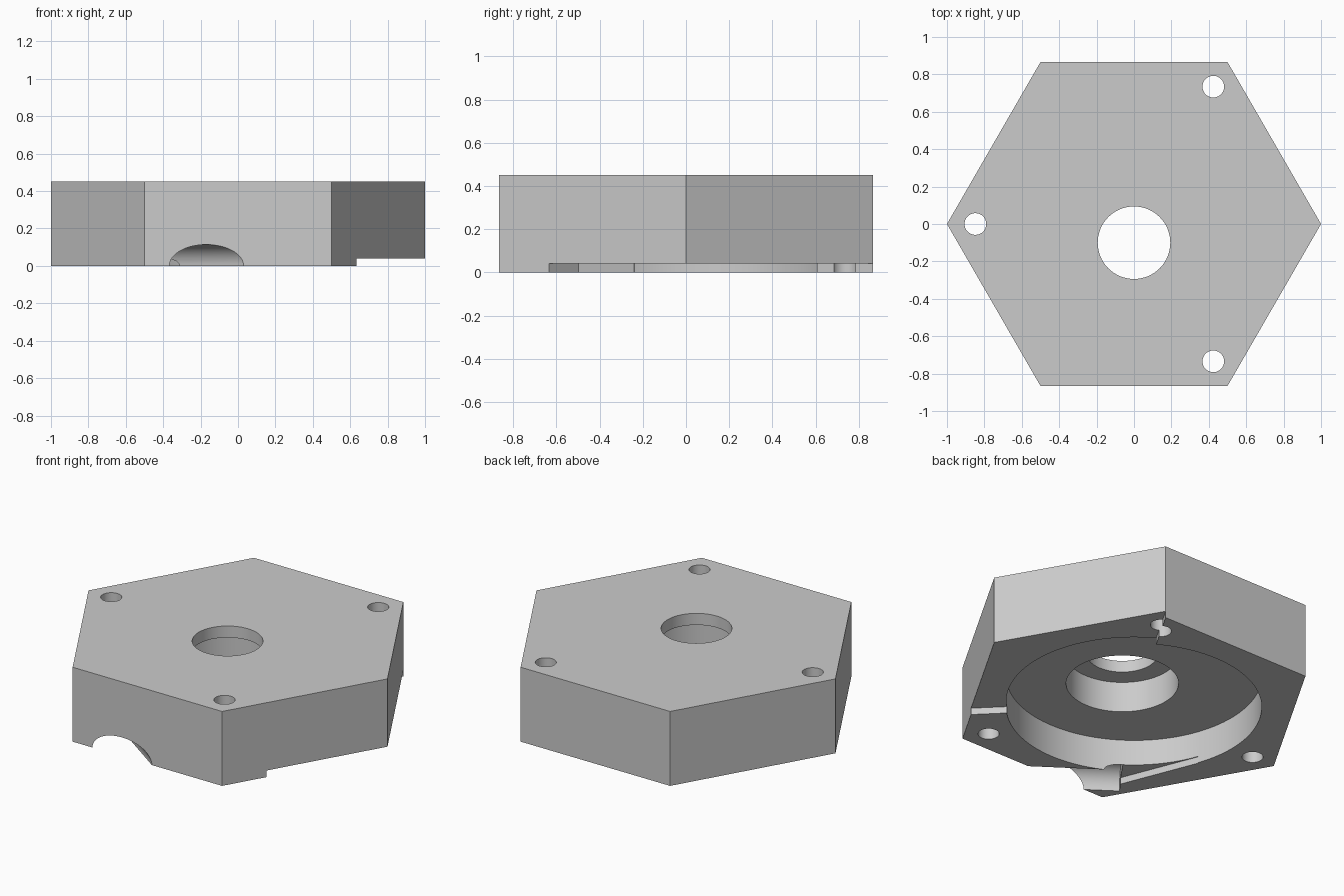
import bpy, bmesh
from math import cos, sin, radians, pi
from mathutils import Matrix, Vector

cube = bpy.data.objects.get("Cube")
if cube:
    bpy.data.objects.remove(cube, do_unlink=True)

HEIGHT = 0.45
STEP = 0.04          # depth of the shallow recesses underneath
BELOW = -0.1         # cutters start under the base

grey = bpy.data.materials.new("plain grey")
grey.use_nodes = True
grey.diffuse_color = (0.6, 0.6, 0.6, 1)
grey.node_tree.nodes["Principled BSDF"].inputs["Base Color"].default_value = (0.6, 0.6, 0.6, 1)


def polar(r, deg):
    return (r * cos(radians(deg)), r * sin(radians(deg)))


def ring(r, n, cx=0, cy=0):
    return [(cx + r * cos(2 * pi * i / n), cy + r * sin(2 * pi * i / n)) for i in range(n)]


def prism(name, outline, z0, z1):
    """Extrude a counter-clockwise outline from z0 to z1."""
    bm = bmesh.new()
    face = bm.faces.new([bm.verts.new((x, y, z0)) for x, y in outline])
    top = bmesh.ops.extrude_face_region(bm, geom=[face])["geom"]
    bmesh.ops.translate(bm, vec=(0, 0, z1 - z0),
                        verts=[v for v in top if isinstance(v, bmesh.types.BMVert)])
    bmesh.ops.recalc_face_normals(bm, faces=bm.faces)
    mesh = bpy.data.meshes.new(name)
    bm.to_mesh(mesh)
    bm.free()
    mesh.materials.append(grey)
    obj = bpy.data.objects.new(name, mesh)
    bpy.context.collection.objects.link(obj)
    return obj


# Hexagonal block
body = prism("hex_housing", ring(1, 6), 0, HEIGHT)


def cut(cutter):
    cutter.hide_render = True
    mod = body.modifiers.new("cut", 'BOOLEAN')
    mod.operation = 'DIFFERENCE'
    mod.solver = 'EXACT'
    mod.object = cutter
    bpy.context.view_layer.objects.active = body
    bpy.ops.object.modifier_apply(modifier=mod.name)
    bpy.data.objects.remove(cutter, do_unlink=True)


# Shallow sector under one side
cut(prism("sector_cutter", [(0, 0), polar(2, -45), polar(2, 0), polar(2, 60)], BELOW, STEP))

# Tapered shallow channel beside the pocket
cut(prism("channel_cutter", [polar(0.5, 235), polar(0.5, 200), polar(0.705, 200),
                             polar(0.843, 235)], BELOW, STEP))

# Round outlet running from the front face to the tangent point of the pocket
outlet = prism("outlet_cutter", ring(0.114, 64), 0, 1.2)
radial = Vector((*polar(1, 235), 0))
tangent = Vector((-radial.y, radial.x, 0))
turn = Matrix((radial, Vector((0, 0, 1)), tangent)).transposed()
if turn.determinant() < 0:
    turn = Matrix((-radial, Vector((0, 0, 1)), tangent)).transposed()
outlet.data.transform(Matrix.Translation(radial * 0.806) @ turn.to_4x4())
cut(outlet)

# Main pocket, offset counterbore and through bore
cut(prism("pocket_cutter", ring(0.70, 128), BELOW, 0.195))
cut(prism("counterbore_cutter", ring(0.308, 96, 0, -0.1), BELOW, 0.38))
cut(prism("bore_cutter", ring(0.194, 64, 0, -0.1), BELOW, 1))

# Three bolt holes
for angle in (60, 180, 300):
    cut(prism("bolt_cutter", ring(0.058, 40, *polar(0.848, angle)), BELOW, 1))

# Smooth round walls, sharp edges
bpy.ops.object.select_all(action='DESELECT')
body.select_set(True)
bpy.context.view_layer.objects.active = body
bpy.ops.object.shade_smooth_by_angle(angle=radians(30))
